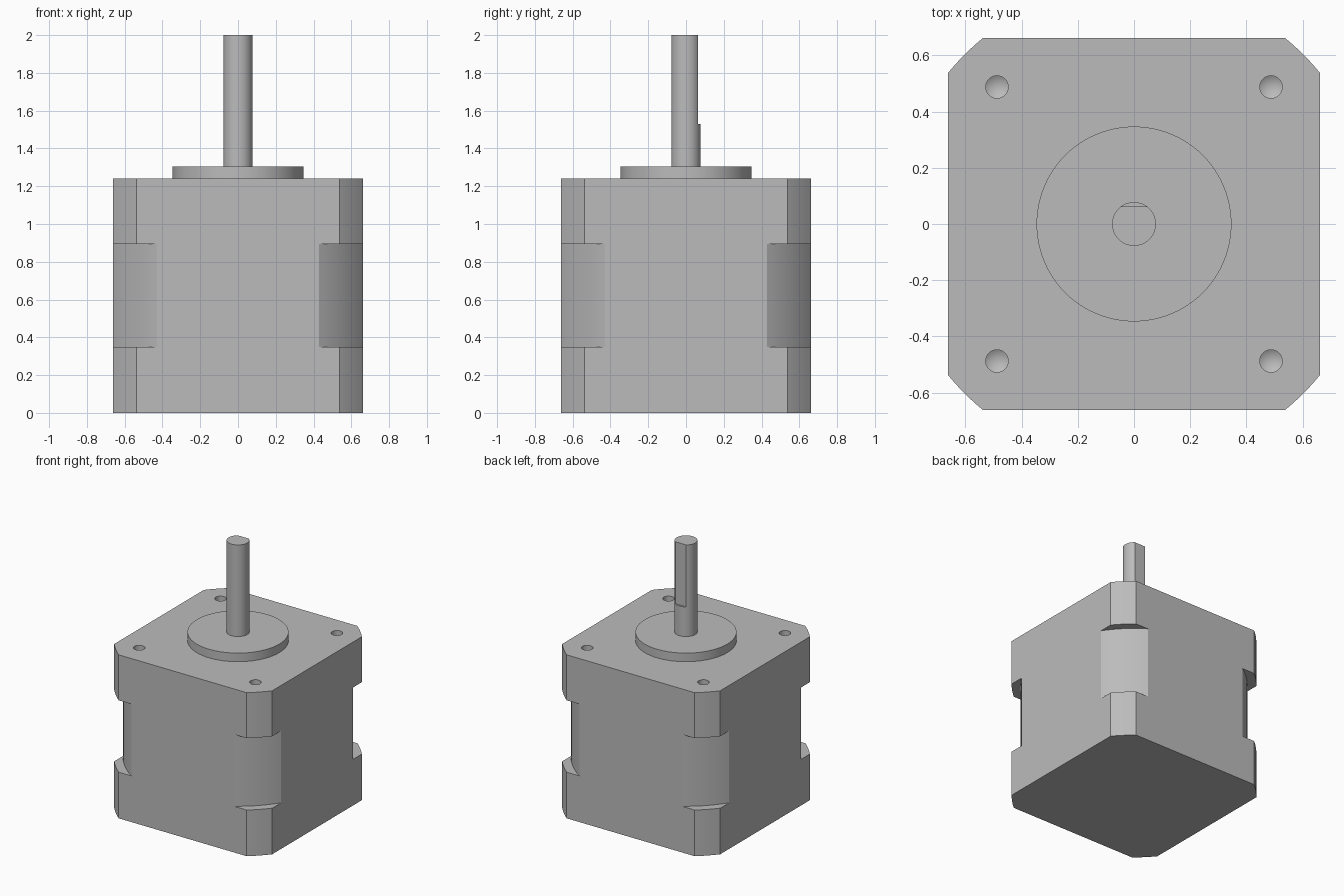
import bpy
import bmesh
from math import acos, asin, cos, sin, pi, radians

HALF = 0.663          # half width of the square housing
BASE, LOW, HIGH, TOP = 0.0, 0.35, 0.895, 1.24
BOSS_TOP, FLAT_START, SHAFT_TOP = 1.305, 1.53, 2.0
SHAFT_R, FLAT_Y = 0.078, 0.063

if "Cube" in bpy.data.objects:
    bpy.data.objects.remove(bpy.data.objects["Cube"])

metal = bpy.data.materials.new("grey_metal")
metal.use_nodes = True
grey = (0.5, 0.5, 0.5, 1)
metal.diffuse_color = grey
metal.node_tree.nodes["Principled BSDF"].inputs["Base Color"].default_value = grey


def arc(radius, start, end, steps):
    angles = [start + (end - start) * i / steps for i in range(steps + 1)]
    return [(radius * cos(a), radius * sin(a)) for a in angles]


def circle(radius, steps=64):
    return arc(radius, 0, 2 * pi, steps)[:-1]


def rounded_square(radius, steps=12):
    """Square whose four corners are turned down to a circle."""
    a = acos(HALF / radius)
    points = []
    for quarter in range(4):
        turn = quarter * pi / 2
        points += arc(radius, turn + a, turn + pi / 2 - a, steps)
    return points


def prism(bm, outline, z0, z1):
    bottom = [bm.verts.new((x, y, z0)) for x, y in outline]
    top = [bm.verts.new((x, y, z1)) for x, y in outline]
    bm.faces.new(bottom[::-1])
    bm.faces.new(top)
    for i in range(len(outline)):
        j = (i + 1) % len(outline)
        bm.faces.new((bottom[i], bottom[j], top[j], top[i]))


def finish(name, bm):
    bmesh.ops.recalc_face_normals(bm, faces=bm.faces)
    mesh = bpy.data.meshes.new(name)
    bm.to_mesh(mesh)
    bm.free()
    mesh.materials.append(metal)
    obj = bpy.data.objects.new(name, mesh)
    bpy.context.collection.objects.link(obj)
    return obj


def smooth(obj):
    bpy.ops.object.select_all(action="DESELECT")
    obj.select_set(True)
    bpy.context.view_layer.objects.active = obj
    bpy.ops.object.shade_smooth_by_angle(angle=radians(25))


def extruded(name, *sections):
    bm = bmesh.new()
    for outline, z0, z1 in sections:
        prism(bm, outline, z0, z1)
    return finish(name, bm)


# Housing: two end caps with a more deeply rounded core between them
cap_outline = rounded_square(0.853)
rear_cap = extruded("rear_end_cap", (cap_outline, BASE, LOW))
core = extruded("stator_core", (rounded_square(0.79), LOW, HIGH))
front_cap = extruded("front_end_cap", (cap_outline, HIGH, TOP))

# Mounting holes: blind drillings with conical bottoms
drill = bmesh.new()
for sx in (-1, 1):
    for sy in (-1, 1):
        rings = []
        for z in (TOP + 0.05, TOP - 0.14):
            rings.append([drill.verts.new((sx * 0.488 + x, sy * 0.488 + y, z))
                          for x, y in circle(0.04, 32)])
        tip = drill.verts.new((sx * 0.488, sy * 0.488, TOP - 0.165))
        drill.faces.new(rings[0])
        for i in range(32):
            j = (i + 1) % 32
            drill.faces.new((rings[0][i], rings[0][j], rings[1][j], rings[1][i]))
            drill.faces.new((rings[1][i], rings[1][j], tip))
cutter = finish("hole_cutter", drill)
cutter.hide_render = True
cut = front_cap.modifiers.new("mounting_holes", "BOOLEAN")
cut.operation = "DIFFERENCE"
cut.solver = "EXACT"
cut.object = cutter
bpy.context.view_layer.objects.active = front_cap
bpy.ops.object.modifier_apply(modifier=cut.name)
bpy.data.objects.remove(cutter)

# Raised centring boss
boss = extruded("pilot_boss", (circle(0.347, 96), TOP, BOSS_TOP))

# Shaft: round near the boss, with a flat on the back of the upper part
a = asin(FLAT_Y / SHAFT_R)
d_outline = arc(SHAFT_R, pi - a, 2 * pi + a, 48)
shaft = extruded("drive_shaft",
                 (circle(SHAFT_R), BOSS_TOP, FLAT_START),
                 (d_outline, FLAT_START, SHAFT_TOP))

for part in (rear_cap, core, front_cap, boss, shaft):
    smooth(part)
